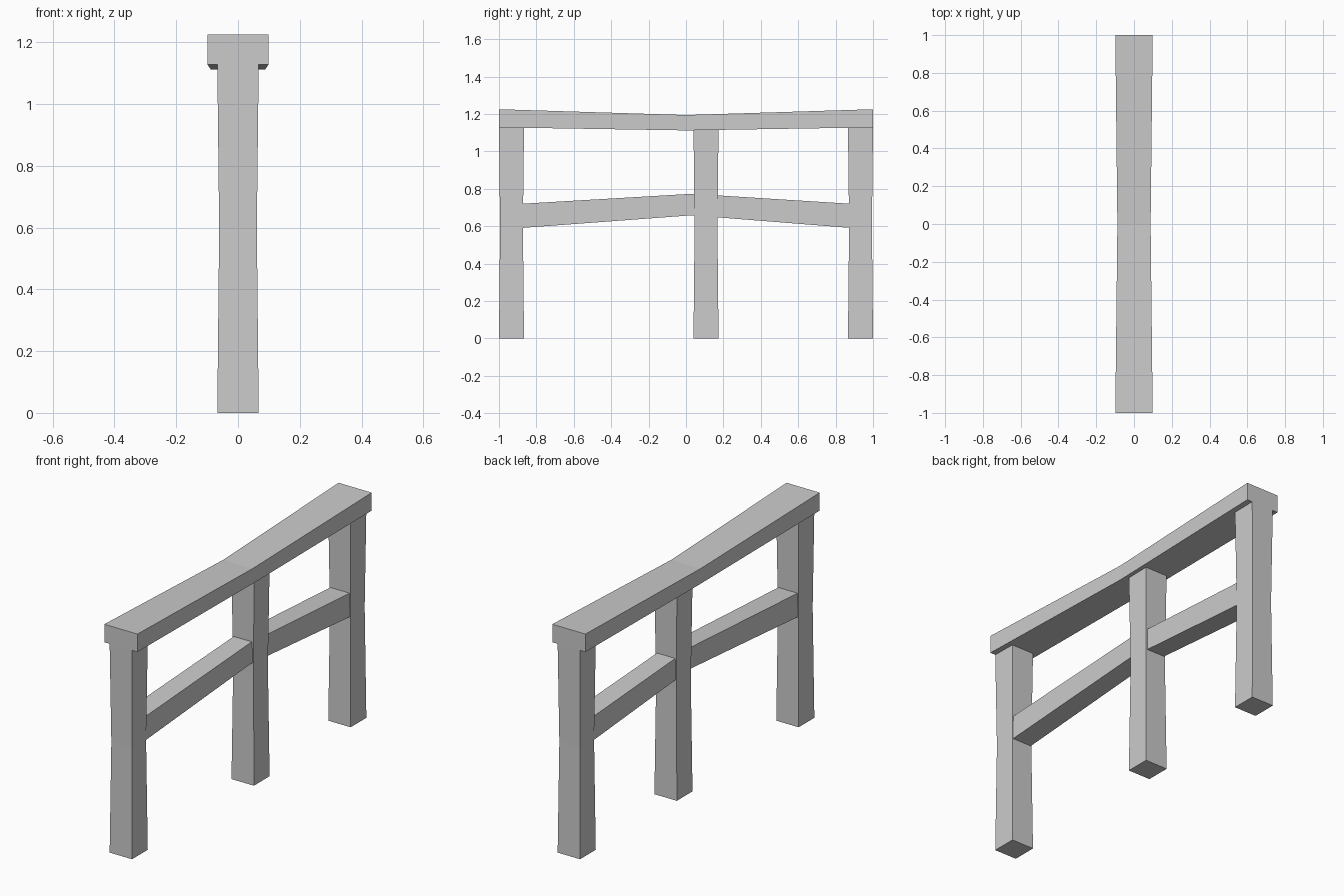
import bpy, bmesh

if "Cube" in bpy.data.objects:
    bpy.data.objects.remove(bpy.data.objects["Cube"])


def loft(name, rings):
    """Closed four-sided beam skinned through a list of four-point rings."""
    bm = bmesh.new()
    loops = [[bm.verts.new(p) for p in ring] for ring in rings]
    for a, b in zip(loops, loops[1:]):
        for i in range(4):
            j = (i + 1) % 4
            bm.faces.new((a[i], a[j], b[j], b[i]))
    bm.faces.new(loops[0])
    bm.faces.new(loops[-1])
    bmesh.ops.recalc_face_normals(bm, faces=bm.faces)
    mesh = bpy.data.meshes.new(name)
    bm.to_mesh(mesh)
    bm.free()
    obj = bpy.data.objects.new(name, mesh)
    bpy.context.collection.objects.link(obj)
    return obj


def post(name, y, top):
    # upright with a slightly pinched waist; sections are (height, half width)
    sections = [(0, 0.067), (0.6, 0.061), (top, 0.067)]
    return loft(name, [[(-h, y - h, z), (h, y - h, z), (h, y + h, z), (-h, y + h, z)]
                       for z, h in sections])


def rail(name, sections):
    # sections are (y, half width, bottom, top)
    return loft(name, [[(-w, y, b), (w, y, b), (w, y, t), (-w, y, t)]
                       for y, w, b, t in sections])


# Posts
post("front_post", -0.933, 1.128)
post("middle_post", 0.107, 1.13)
post("back_post", 0.933, 1.128)

# Sagging hand rail on top
rail("top_rail", [(-1, 0.099, 1.128, 1.225),
                  (0, 0.088, 1.112, 1.194),
                  (1, 0.099, 1.128, 1.225)])

# Bowed cross rail running through the posts
rail("cross_rail", [(-0.94, 0.058, 0.586, 0.716),
                    (0.03, 0.054, 0.658, 0.773),
                    (0.94, 0.058, 0.586, 0.716)])
